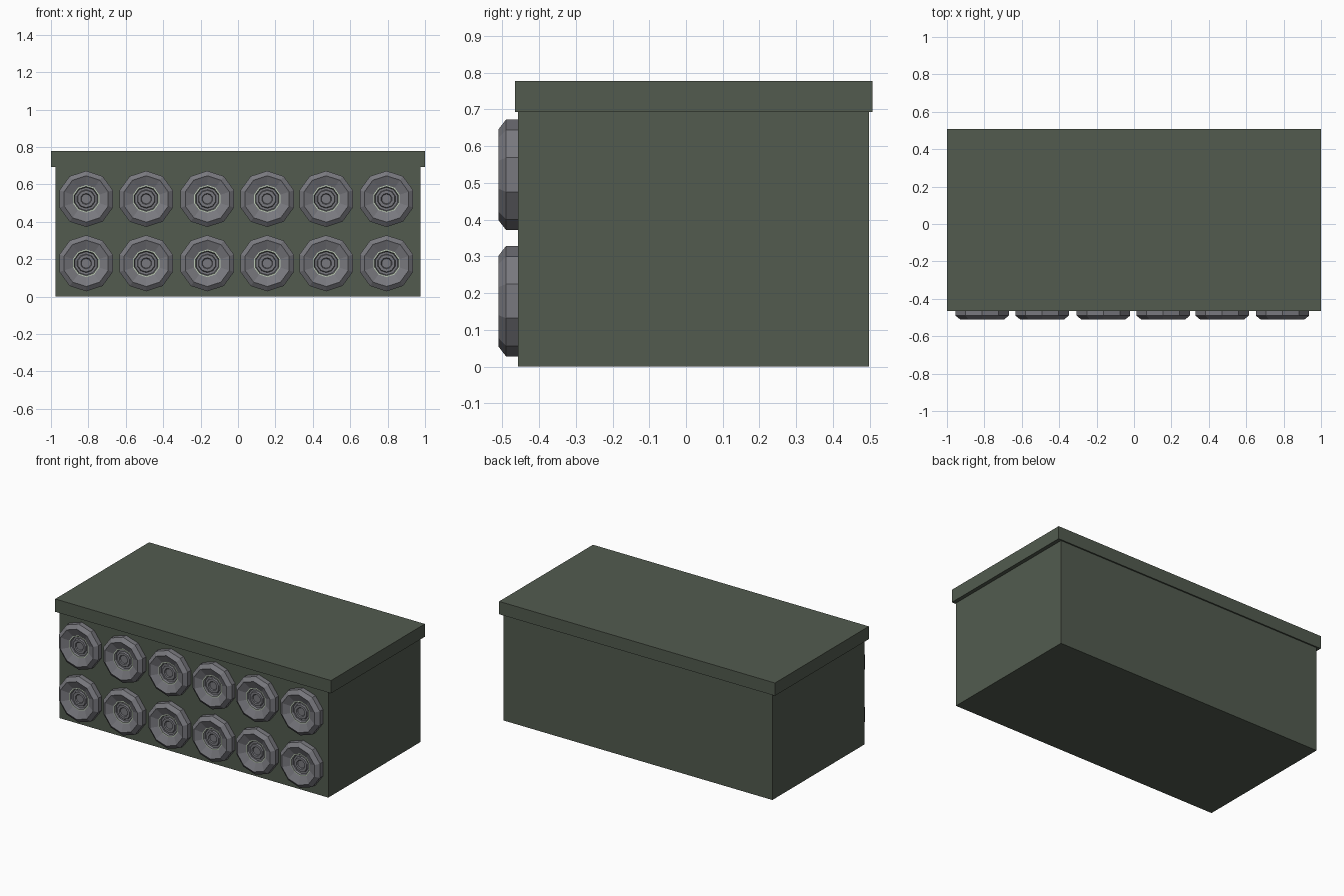
import bpy, bmesh, math

if "Cube" in bpy.data.objects:
    bpy.data.objects.remove(bpy.data.objects["Cube"])


def material(name, color):
    m = bpy.data.materials.new(name)
    m.diffuse_color = (*color, 1)
    m.use_nodes = True
    m.node_tree.nodes["Principled BSDF"].inputs["Base Color"].default_value = m.diffuse_color
    return m


GREEN = material("dark green", (0.085, 0.105, 0.078))
GREY = material("grey metal", (0.19, 0.19, 0.21))
PALE = material("pale green", (0.50, 0.58, 0.46))


def box(name, lo, hi, mat):
    bm = bmesh.new()
    bmesh.ops.create_cube(bm, size=1)
    for v in bm.verts:
        v.co = [l + (c + 0.5) * (h - l) for c, l, h in zip(v.co, lo, hi)]
    me = bpy.data.meshes.new(name)
    bm.to_mesh(me)
    bm.free()
    me.materials.append(mat)
    bpy.context.collection.objects.link(bpy.data.objects.new(name, me))


# Case and overhanging lid
box("case", (-0.975, -0.457, 0), (0.975, 0.498, 0.70), GREEN)
box("lid", (-1, -0.465, 0.693), (1, 0.507, 0.777), GREEN)

# Ten-sided dial: (radius, y, material of the band that starts here)
PROFILE = [(0.15, -0.45, 0), (0.15, -0.49, 0), (0.124, -0.51, 0),
           (0.118, -0.507, 0), (0.074, -0.488, 1), (0.067, -0.488, 0),
           (0.062, -0.475, 0), (0.050, -0.475, 0), (0.046, -0.485, 0),
           (0.030, -0.485, 0), (0.026, -0.478, 0)]
SIDES = 10


def dial_mesh():
    bm = bmesh.new()
    rings = []
    for r, y, _ in PROFILE:
        rings.append([bm.verts.new((r * math.sin(2 * math.pi * i / SIDES), y,
                                    r * math.cos(2 * math.pi * i / SIDES)))
                      for i in range(SIDES)])
    for k in range(len(rings) - 1):
        a, b = rings[k], rings[k + 1]
        for i in range(SIDES):
            j = (i + 1) % SIDES
            f = bm.faces.new((a[i], a[j], b[j], b[i]))
            f.material_index = PROFILE[k][2]
    bm.faces.new(rings[-1])
    bm.faces.new(rings[0])
    bmesh.ops.recalc_face_normals(bm, faces=bm.faces[:])
    me = bpy.data.meshes.new("dial")
    bm.to_mesh(me)
    bm.free()
    me.materials.append(GREY)
    me.materials.append(PALE)
    return me


# Two rows of six dials on the front
dial = dial_mesh()
for z in (0.178, 0.522):
    for x in (-0.812, -0.491, -0.164, 0.156, 0.471, 0.794):
        ob = bpy.data.objects.new("dial", dial)
        ob.location = (x, 0, z)
        bpy.context.collection.objects.link(ob)
